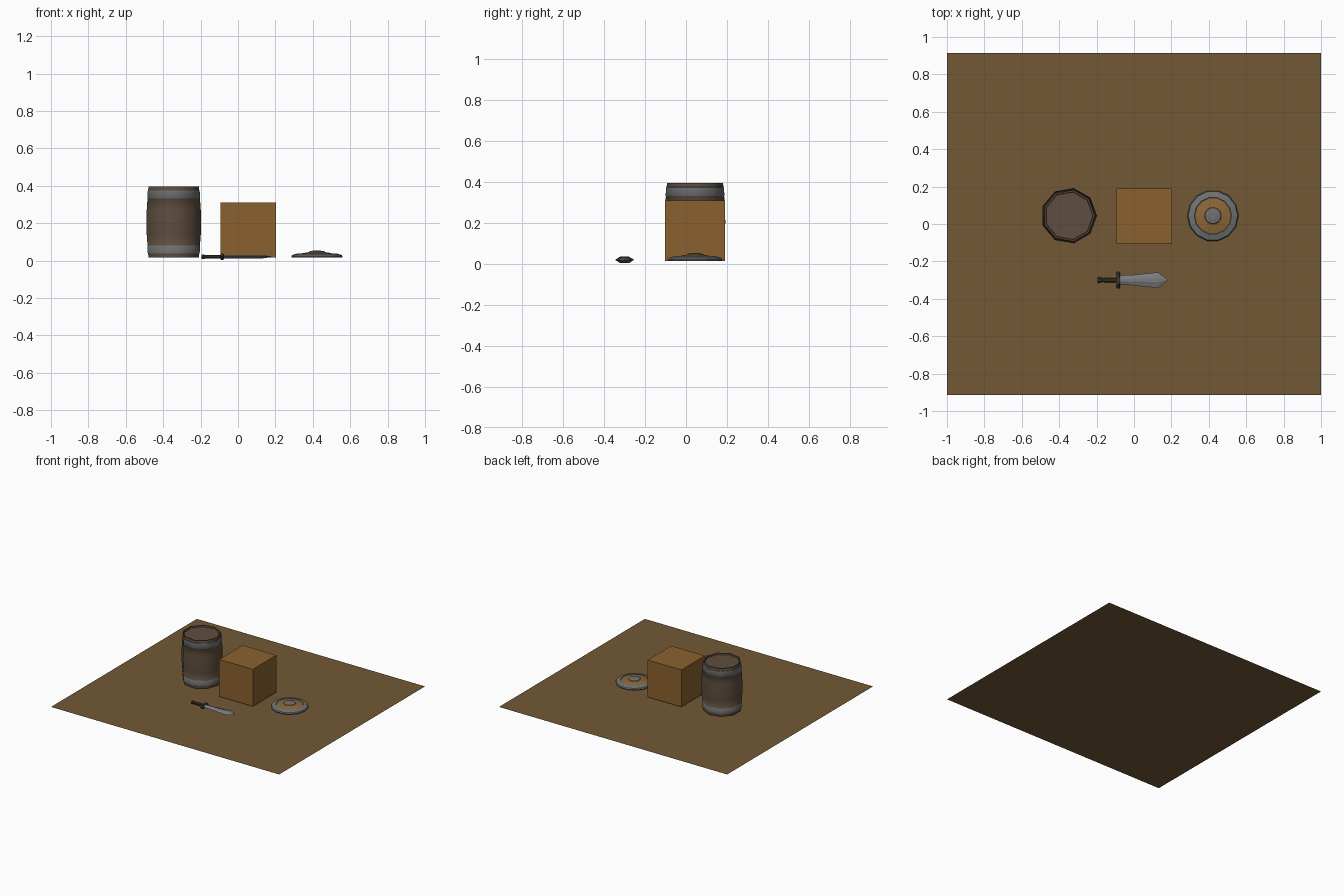
import bpy, bmesh, math
from mathutils import Vector

if "Cube" in bpy.data.objects:
    bpy.data.objects.remove(bpy.data.objects["Cube"])


def mat(name, r, g, b):
    lin = lambda c: ((c / 255 + 0.055) / 1.055) ** 2.4
    m = bpy.data.materials.new(name)
    m.diffuse_color = (lin(r), lin(g), lin(b), 1)
    m.use_nodes = True
    m.node_tree.nodes["Principled BSDF"].inputs["Base Color"].default_value = m.diffuse_color
    return m


GROUND = mat("brown floor", 115, 88, 53)
CRATE = mat("orange wood", 138, 97, 46)
BARREL = mat("dark wood", 94, 77, 62)
METAL = mat("grey metal", 112, 113, 114)
SHIELD = mat("shield wood", 142, 103, 56)
STEEL = mat("blade steel", 122, 124, 127)
GRIP = mat("dark grip", 62, 53, 44)


def finish(name, bm, mats, smooth=None):
    bmesh.ops.recalc_face_normals(bm, faces=bm.faces)
    me = bpy.data.meshes.new(name)
    bm.to_mesh(me)
    bm.free()
    for m in mats:
        me.materials.append(m)
    ob = bpy.data.objects.new(name, me)
    bpy.context.collection.objects.link(ob)
    if smooth:
        bpy.ops.object.select_all(action='DESELECT')
        ob.select_set(True)
        bpy.context.view_layer.objects.active = ob
        bpy.ops.object.shade_smooth_by_angle(angle=math.radians(smooth))
    return ob


def loft(bm, rings, slots=None):
    """Skin consecutive point rings, capping both ends."""
    vs = [[bm.verts.new(p) for p in ring] for ring in rings]
    n = len(vs[0])
    for k, (a, b) in enumerate(zip(vs, vs[1:])):
        for i in range(n):
            j = (i + 1) % n
            f = bm.faces.new((a[i], a[j], b[j], b[i]))
            f.material_index = slots[k] if slots else 0
    bm.faces.new(vs[0])
    top = bm.faces.new(vs[-1])
    top.material_index = slots[-1] if slots else 0


def lathe(name, centre, sides, profile, slots, mats, smooth=None):
    bm = bmesh.new()
    loft(bm, [[(centre[0] + r * math.cos(math.tau * i / sides),
                centre[1] + r * math.sin(math.tau * i / sides), z)
               for i in range(sides)] for r, z in profile], slots)
    return finish(name, bm, mats, smooth)


def box(name, lo, hi, mats):
    bm = bmesh.new()
    bmesh.ops.create_cube(bm, size=1)
    lo, hi = Vector(lo), Vector(hi)
    for v in bm.verts:
        v.co = (lo + hi) / 2 + v.co * (hi - lo)
    return finish(name, bm, mats)


# floor sheet
bm = bmesh.new()
bm.faces.new([bm.verts.new((x, y, 0)) for x, y in
              ((-1, -.913), (1, -.913), (1, .913), (-1, .913))])
finish("floor", bm, [GROUND])

# crate
box("crate", (-.093, -.103, .016), (.202, .191, .31), [CRATE])

# barrel: recessed ends, bulging staves, two metal hoops
half = [(.128, .027), (.130, .016), (.139, .016), (.141, .037),
        (.143, .038), (.146, .078), (.1445, .080), (.149, .14)]
profile = half + [(.150, .206)] + [(r, .412 - z) for r, z in reversed(half)]
hoops = [0, 0, 0, 1, 1, 1, 0, 0]
lathe("barrel", (-.348, .044), 9, profile, hoops + hoops[::-1] + [0],
      [BARREL, METAL], 42)

# shield: metal rim, wooden dome, metal boss
lathe("shield", (.422, .044), 14,
      [(.134, .016), (.137, .022), (.132, .030), (.100, .039),
       (.097, .036), (.045, .045), (.042, .049), (.020, .053)],
      [0, 0, 0, 0, 1, 0, 0, 0], [METAL, SHIELD])

# sword lying along x
SY, SZ = -.30, .0205


def along_x(name, stations, section, m):
    bm = bmesh.new()
    loft(bm, [[(x, SY + w * a, SZ + h * b) for a, b in section]
              for x, w, h in stations])
    return finish(name, bm, [m])


diamond = [(1, 0), (.25, 1), (-.25, 1), (-1, 0), (-.25, -1), (.25, -1)]
octagon = [(math.cos(math.tau * (i + .5) / 8), math.sin(math.tau * (i + .5) / 8))
           for i in range(8)]
hexagon = [(1, 0), (.45, 1), (-.45, 1), (-1, 0), (-.45, -1), (.45, -1)]
along_x("blade", [(-.085, .026, .009), (-.03, .026, .009), (.13, .042, .009),
                  (.178, .003, .002)], diamond, STEEL)
along_x("guard", [(-.094, .040, .014), (-.090, .046, .0165),
                  (-.080, .046, .0165), (-.076, .040, .014)], hexagon, GRIP)
along_x("handle", [(-.182, .011, .009), (-.135, .014, .011),
                   (-.092, .012, .010)], octagon, GRIP)
along_x("pommel", [(-.194, .012, .010), (-.190, .017, .013),
                   (-.180, .017, .013), (-.176, .012, .010)], octagon, GRIP)
